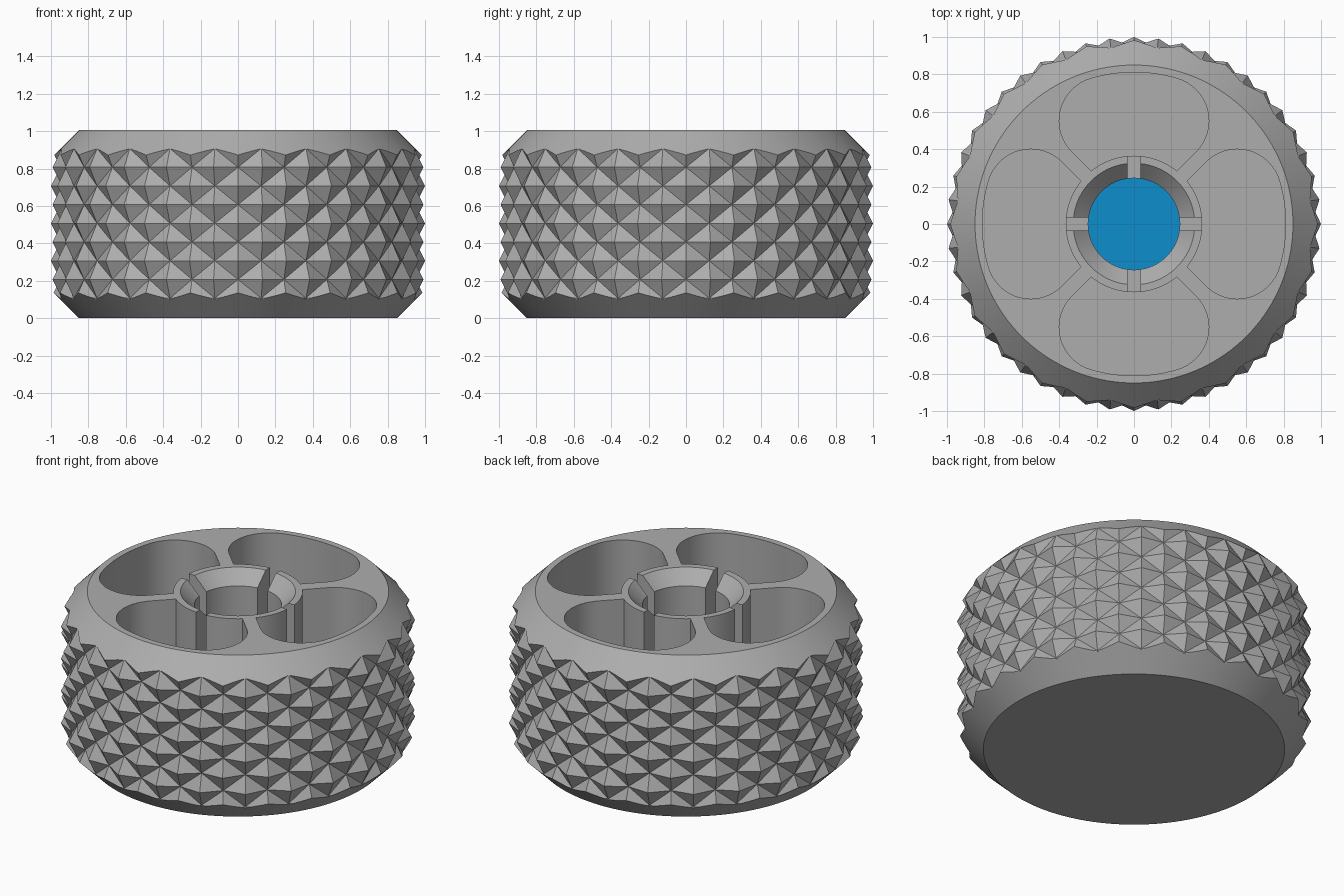
import bpy, bmesh, math
from math import sin, cos, pi, radians

if "Cube" in bpy.data.objects:
    bpy.data.objects.remove(bpy.data.objects["Cube"])

FLOOR = 0.2        # pocket and bore floor height
SLOT_FLOOR = 0.25  # bottom of the collar slots


def material(name, rgb):
    m = bpy.data.materials.new(name)
    m.diffuse_color = (*rgb, 1)
    m.use_nodes = True
    m.node_tree.nodes["Principled BSDF"].inputs["Base Color"].default_value = m.diffuse_color
    return m


def make_object(name, bm):
    bmesh.ops.recalc_face_normals(bm, faces=bm.faces)
    me = bpy.data.meshes.new(name)
    bm.to_mesh(me)
    bm.free()
    ob = bpy.data.objects.new(name, me)
    bpy.context.collection.objects.link(ob)
    return ob


def lathe(name, profile, n):
    """Closed solid from (radius, height) points, capped at both ends."""
    bm = bmesh.new()
    rings = [[bm.verts.new((r * cos(2 * pi * i / n), r * sin(2 * pi * i / n), z))
              for i in range(n)] for r, z in profile]
    for a, b in zip(rings, rings[1:]):
        for i in range(n):
            k = (i + 1) % n
            bm.faces.new((a[i], a[k], b[k], b[i]))
    bm.faces.new(rings[0])
    bm.faces.new(rings[-1])
    return make_object(name, bm)


def prism(name, outlines, z0, z1):
    """Vertical prisms from flat outlines."""
    bm = bmesh.new()
    for pts in outlines:
        lo = [bm.verts.new((x, y, z0)) for x, y in pts]
        hi = [bm.verts.new((x, y, z1)) for x, y in pts]
        bm.faces.new(lo)
        bm.faces.new(hi)
        for i in range(len(pts)):
            k = (i + 1) % len(pts)
            bm.faces.new((lo[i], lo[k], hi[k], hi[i]))
    return make_object(name, bm)


def boolean(ob, cutter, op):
    mod = ob.modifiers.new(op, 'BOOLEAN')
    mod.operation, mod.solver, mod.object = op, 'EXACT', cutter
    bpy.context.view_layer.objects.active = ob
    bpy.ops.object.modifier_apply(modifier=mod.name)
    bpy.data.objects.remove(cutter, do_unlink=True)


def turned(pts, a):
    return [(x * cos(a) - y * sin(a), x * sin(a) + y * cos(a)) for x, y in pts]


def arc(cx, cy, r, a0, a1, n):
    return [(cx + r * cos(a0 + (a1 - a0) * i / n), cy + r * sin(a0 + (a1 - a0) * i / n))
            for i in range(n + 1)]


# Knurled barrel: staggered pyramids, valleys along the diagonals
N, ROWS, PEAK, VALLEY = 48, 13, 1.0, 0.95
bm = bmesh.new()
grid = []
for j in range(ROWS):
    ring = []
    for i in range(N):
        r = PEAK if (i + j) % 2 == 0 else VALLEY
        a = 2 * pi * i / N
        ring.append(bm.verts.new((r * cos(a), r * sin(a), -0.093 + 0.1 * j)))
    grid.append(ring)
for j in range(ROWS - 1):
    for i in range(N):
        k = (i + 1) % N
        a, b, c, d = grid[j][i], grid[j][k], grid[j + 1][k], grid[j + 1][i]
        if (i + j) % 2 == 0:
            bm.faces.new((a, b, d))
            bm.faces.new((b, c, d))
        else:
            bm.faces.new((a, b, c))
            bm.faces.new((a, c, d))
bm.faces.new(grid[0])
bm.faces.new(grid[-1])
knob = make_object("knurled_knob", bm)

# Chamfered rims
boolean(knob, lathe("chamfer_envelope", [(0.85, 0), (1.03, 0.18), (1.03, 0.825),
                                         (0.85, 1.005)], 144), 'INTERSECT')

# Four rounded pockets around the collar
fx, fy, fr = 0.552, 0.165, 0.235
fa = math.atan2(fy, fx)
inner = radians(38.9)
fillet = arc(fx, fy, fr, fa, radians(135), 16)
pocket = (arc(0, 0, 0.365, inner, -inner, 20)
          + [(x, -y) for x, y in reversed(fillet)]
          + arc(0, 0, 0.811, -fa, fa, 12)[1:-1]
          + fillet)
boolean(knob, prism("pocket_cutter", [turned(pocket, q * pi / 2) for q in range(4)],
                    FLOOR, 1.2), 'DIFFERENCE')

# Shaft bore with a chamfered mouth
boolean(knob, lathe("bore_cutter", [(0.245, FLOOR), (0.245, 0.925), (0.325, 1.005),
                                    (0.325, 1.2)], 72), 'DIFFERENCE')

# Slots that split the collar
slot = [(0.2, -0.035), (0.42, -0.035), (0.42, 0.035), (0.2, 0.035)]
boolean(knob, prism("slot_cutter", [turned(slot, q * pi / 2) for q in range(4)],
                    SLOT_FLOOR, 1.2), 'DIFFERENCE')

# Colours: grey body, blue bore floor
me = knob.data
me.materials.clear()
me.materials.append(material("grey", (0.42, 0.42, 0.42)))
me.materials.append(material("blue", (0.004, 0.27, 0.6)))
for p in me.polygons:
    c = p.center
    on_floor = abs(c.z - FLOOR) < 0.01 and p.normal.z > 0.9
    p.material_index = 1 if on_floor and math.hypot(c.x, c.y) < 0.24 else 0

bpy.ops.object.select_all(action='DESELECT')
knob.select_set(True)
bpy.context.view_layer.objects.active = knob
bpy.ops.object.shade_smooth_by_angle(angle=radians(20))
